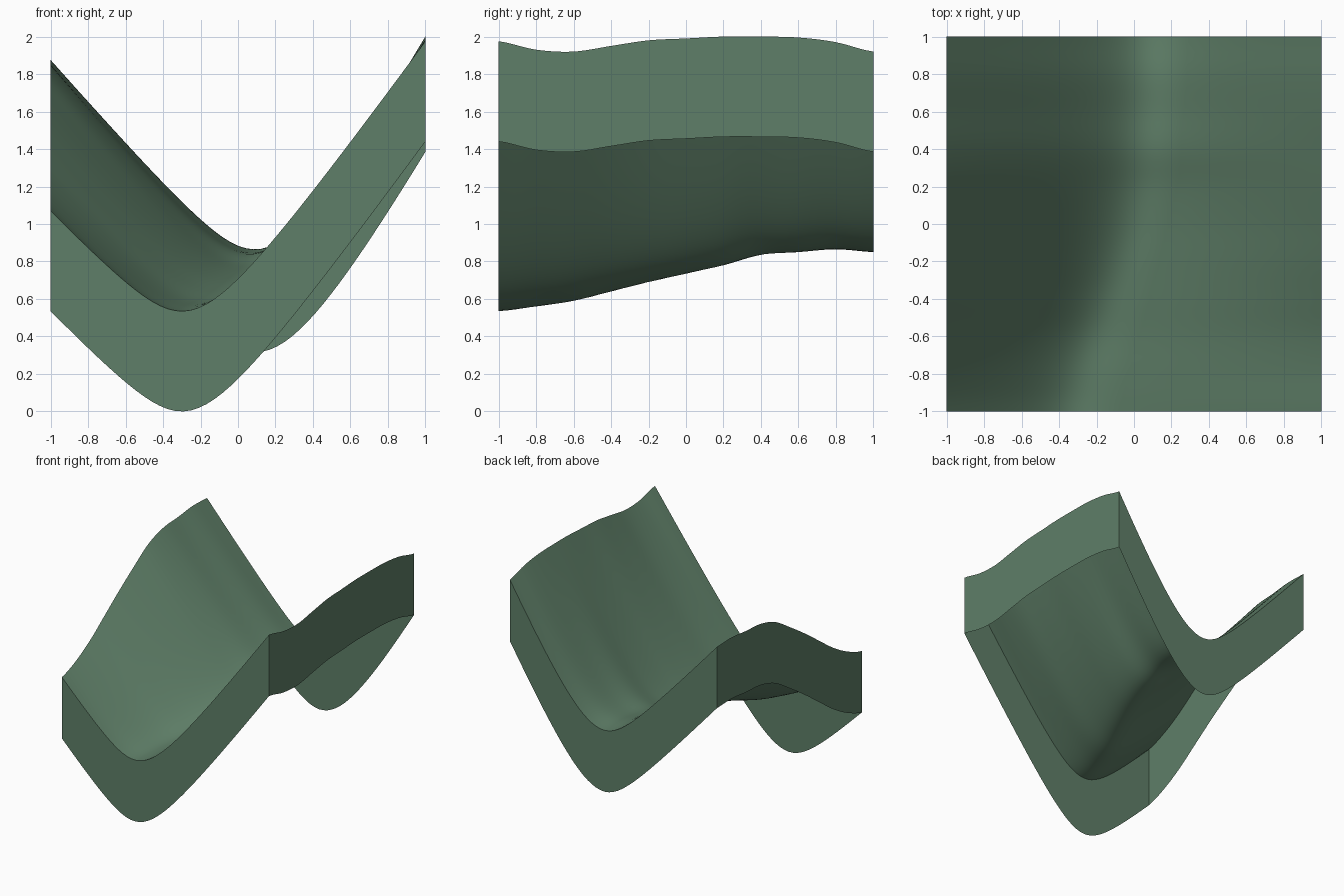
import bpy, bmesh, math

if "Cube" in bpy.data.objects:
    bpy.data.objects.remove(bpy.data.objects["Cube"], do_unlink=True)

SEGMENTS = 48
SKIRT_DEPTH = 0.535

# Heights of the left rim, right rim and valley floor, evenly spaced front to back
LEFT_RIM = [1.07, 1.14, 1.25, 1.39, 1.53, 1.66, 1.78, 1.84, 1.855, 1.875, 1.87]
RIGHT_RIM = [1.975, 1.93, 1.92, 1.95, 1.98, 1.99, 2, 2, 1.995, 1.97, 1.92]
VALLEY_FLOOR = [0.535, 0.56, 0.59, 0.64, 0.69, 0.735, 0.78, 0.835, 0.85, 0.865, 0.85]
# Sideways position of the valley line
VALLEY_LINE = [-0.3, -0.26, -0.2, -0.13, -0.06, 0, 0.04, 0.06, 0.08, 0.09, 0.09]


def sample(values, y):
    """Smooth curve through evenly spaced values, for y from -1 to 1."""
    position = (y + 1) / 2 * (len(values) - 1)
    i = min(int(position), len(values) - 2)
    t = position - i
    before = values[max(i - 1, 0)]
    start, end = values[i], values[i + 1]
    after = values[min(i + 2, len(values) - 1)]
    m0, m1 = (end - before) / 2, (after - start) / 2
    ease = t * t * (3 - 2 * t)
    return (start + (end - start) * ease
            + m0 * t * (1 - t) ** 2 - m1 * t * t * (1 - t))


def slope_profile(t, roundness):
    """Rounded foot that turns into a nearly straight slope."""
    return (math.hypot(t, roundness) - roundness) / (math.hypot(1, roundness) - roundness)


def surface_height(x, y):
    floor, centre = sample(VALLEY_FLOOR, y), sample(VALLEY_LINE, y)
    back = (y + 1) / 2
    if x < centre:
        rim, t = sample(LEFT_RIM, y), (centre - x) / (centre + 1)
        roundness = 0.33 + (0.2 - 0.33) * back
    else:
        rim, t = sample(RIGHT_RIM, y), (x - centre) / (1 - centre)
        roundness = 0.23 + (0.42 - 0.23) * back
    return floor + (rim - floor) * slope_profile(t, roundness)


# Green material
green = bpy.data.materials.new("muted_green")
green.use_nodes = True
colour = (0.114, 0.212, 0.138, 1)
green.diffuse_color = colour
shader = next(n for n in green.node_tree.nodes if n.type == "BSDF_PRINCIPLED")
shader.inputs["Base Color"].default_value = colour
shader.inputs["Roughness"].default_value = 0.9

# Valley surface
bm = bmesh.new()
bmesh.ops.create_grid(bm, x_segments=SEGMENTS, y_segments=SEGMENTS, size=1)
for v in bm.verts:
    v.co.z = surface_height(v.co.x, v.co.y)

# Skirt walls hanging from the rim, open underneath
rim_edges = [e for e in bm.edges if e.is_boundary]
skirt = bmesh.ops.extrude_edge_only(bm, edges=rim_edges)["geom"]
skirt_verts = [g for g in skirt if isinstance(g, bmesh.types.BMVert)]
bmesh.ops.translate(bm, verts=skirt_verts, vec=(0, 0, -SKIRT_DEPTH))
bmesh.ops.recalc_face_normals(bm, faces=bm.faces)
bm.normal_update()
if sum(f.normal.z for f in bm.faces) < 0:
    bmesh.ops.reverse_faces(bm, faces=bm.faces)

mesh = bpy.data.meshes.new("valley_terrain")
bm.to_mesh(mesh)
bm.free()
mesh.materials.append(green)
terrain = bpy.data.objects.new("valley_terrain", mesh)
bpy.context.collection.objects.link(terrain)

bpy.ops.object.select_all(action="DESELECT")
terrain.select_set(True)
bpy.context.view_layer.objects.active = terrain
bpy.ops.object.shade_smooth_by_angle(angle=math.radians(30))
